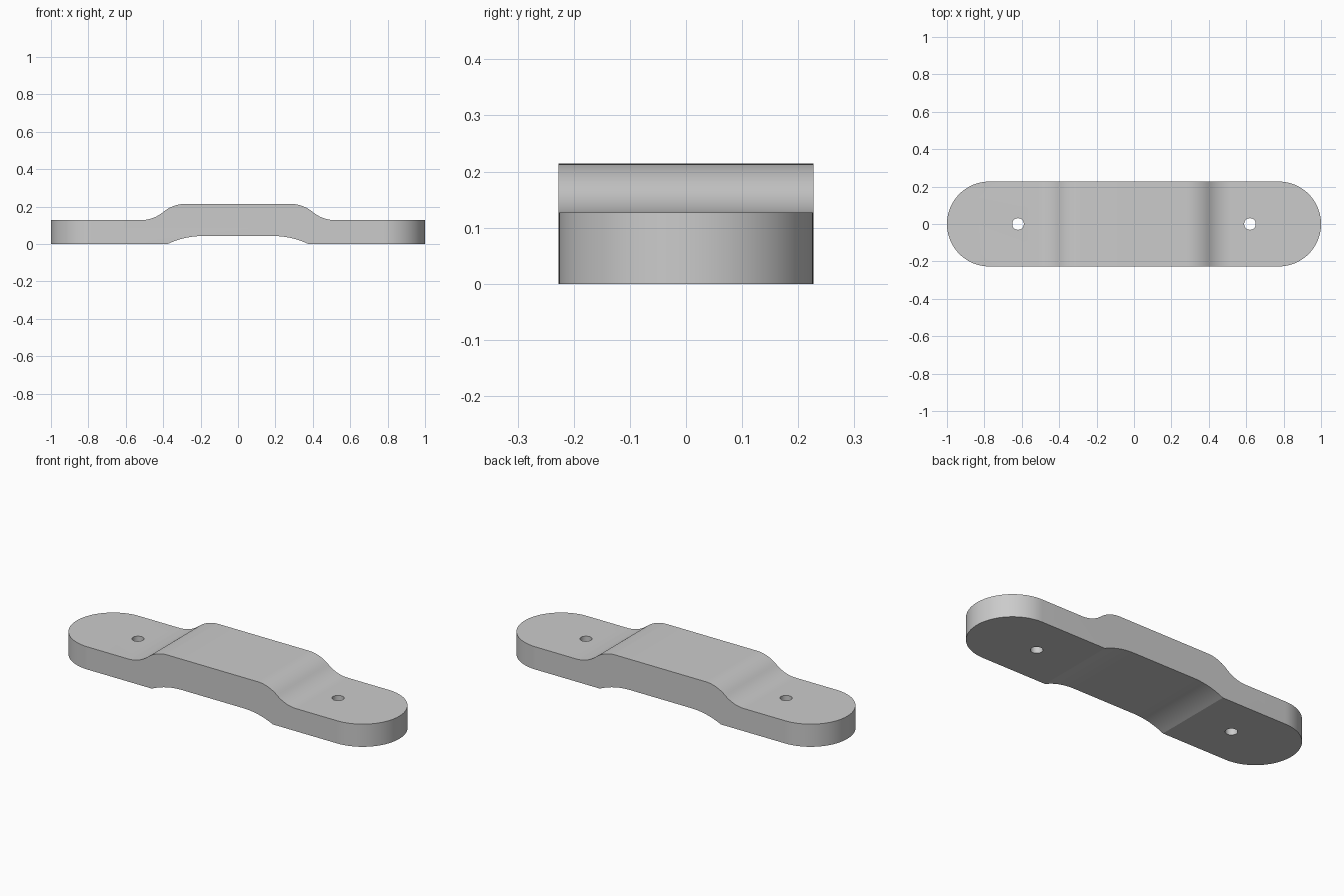
import bpy
import bmesh
from math import sin, cos, pi, radians, asin

cube = bpy.data.objects.get("Cube")
if cube:
    bpy.data.objects.remove(cube, do_unlink=True)

HALF_WIDTH = 0.227
BASE_TOP, RAISED_TOP, ARCH = 0.127, 0.214, 0.042
HOLE_X, HOLE_R = 0.62, 0.031


def prism(name, outline, to_point, depth):
    """Extrude a closed 2D outline along a vector."""
    bm = bmesh.new()
    face = bm.faces.new([bm.verts.new(to_point(a, b)) for a, b in outline])
    ext = bmesh.ops.extrude_face_region(bm, geom=[face])
    moved = [g for g in ext["geom"] if isinstance(g, bmesh.types.BMVert)]
    bmesh.ops.translate(bm, verts=moved, vec=depth)
    bmesh.ops.recalc_face_normals(bm, faces=bm.faces)
    mesh = bpy.data.meshes.new(name)
    bm.to_mesh(mesh)
    bm.free()
    obj = bpy.data.objects.new(name, mesh)
    bpy.context.collection.objects.link(obj)
    return obj


def arc(cx, cy, r, start, end, steps):
    return [(cx + r * cos(start + (end - start) * i / steps),
             cy + r * sin(start + (end - start) * i / steps)) for i in range(steps + 1)]


def mirrored(points):
    return points + [(-x, z) for x, z in reversed(points)]


# Side profile: S-shaped shoulders on top, shallow arch below
run, rise = 0.12, (RAISED_TOP - BASE_TOP) / 2
r = (run ** 2 + rise ** 2) / (2 * rise)
bend = asin(run / r)
convex = arc(0.28, RAISED_TOP - r, r, pi / 2, pi / 2 - bend, 10)
concave = arc(0.52, BASE_TOP + r, r, -pi / 2 - bend, -pi / 2, 10)
top = mirrored([(1.1, BASE_TOP)] + concave[::-1] + convex[:-1][::-1])
span = 0.185
arch_r = (span ** 2 + ARCH ** 2) / (2 * ARCH)
under = arc(0.19, ARCH - arch_r, arch_r, pi / 2 - asin(span / arch_r), pi / 2, 12)
bottom = mirrored([(1.1, 0)] + under)
strap = prism("bent_strap", top + bottom[::-1],
              lambda a, b: (a, -0.3, b), (0, 0.6, 0))

# Rounded plan outline
centre = 1 - HALF_WIDTH
plan = (arc(centre, 0, HALF_WIDTH, -pi / 2, pi / 2, 48)
        + arc(-centre, 0, HALF_WIDTH, pi / 2, 3 * pi / 2, 48))
cutters = [("INTERSECT", prism("plan_cutter", plan, lambda a, b: (a, b, -0.1), (0, 0, 0.5)))]

# Screw holes
for side, x in (("left", HOLE_X), ("right", -HOLE_X)):
    ring = arc(x, 0, HOLE_R, 0, 2 * pi, 32)[:-1]
    cutters.append(("DIFFERENCE", prism(side + "_hole_cutter", ring,
                                        lambda a, b: (a, b, -0.1), (0, 0, 0.5))))

bpy.context.view_layer.objects.active = strap
for operation, cutter in cutters:
    mod = strap.modifiers.new(cutter.name, "BOOLEAN")
    mod.operation, mod.object, mod.solver = operation, cutter, "EXACT"
    bpy.ops.object.modifier_apply(modifier=mod.name)
    bpy.data.objects.remove(cutter, do_unlink=True)

# Plain grey finish
grey = bpy.data.materials.new("plain_grey")
grey.use_nodes = True
colour = (0.6, 0.6, 0.6, 1)
grey.diffuse_color = colour
grey.node_tree.nodes["Principled BSDF"].inputs["Base Color"].default_value = colour
strap.data.materials.clear()
strap.data.materials.append(grey)

bpy.ops.object.select_all(action="DESELECT")
strap.select_set(True)
bpy.ops.object.shade_smooth_by_angle(angle=radians(20))
